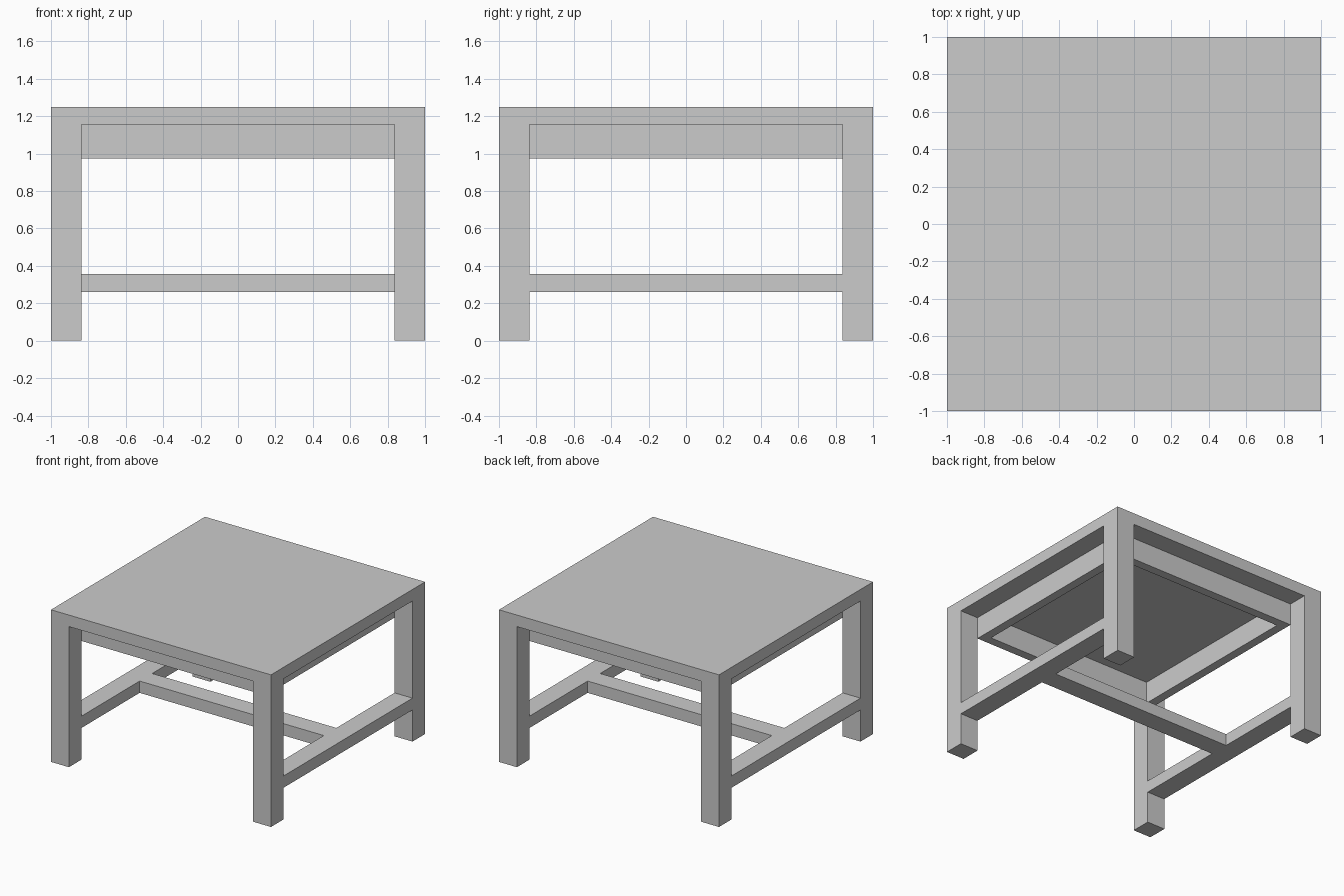
import bpy

if "Cube" in bpy.data.objects:
    bpy.data.objects.remove(bpy.data.objects["Cube"])

HALF = 1.0        # half width of the table
LEG = 0.163       # square leg section
INNER = HALF - LEG
HEIGHT = 1.25
UNDER = 1.155     # underside of the top
APRON = 0.073     # apron board thickness


def box(name, x, y, z):
    """Box spanning the (min, max) ranges on each axis."""
    bpy.ops.mesh.primitive_cube_add(size=1, location=[sum(r) / 2 for r in (x, y, z)])
    ob = bpy.context.object
    ob.name = name
    ob.scale = [r[1] - r[0] for r in (x, y, z)]
    bpy.ops.object.transform_apply(location=False, rotation=False, scale=True)
    return ob


def span(side, inner, outer):
    """Range between two offsets on the chosen side of the centre."""
    return tuple(sorted((side * inner, side * outer)))


# Table top
box("table_top", (-HALF, HALF), (-HALF, HALF), (UNDER, HEIGHT))

# Legs, flush with the top's edges
for sx, xn in ((-1, "left"), (1, "right")):
    for sy, yn in ((-1, "front"), (1, "back")):
        box(f"{yn}_{xn}_leg", span(sx, INNER, HALF), span(sy, INNER, HALF), (0, UNDER))

# Apron frame, set in behind the legs
apron_z = (0.975, UNDER)
inside = INNER - APRON
for s, n in ((-1, "front"), (1, "back")):
    box(f"{n}_apron", (-INNER, INNER), span(s, inside, INNER), apron_z)
for s, n in ((-1, "left"), (1, "right")):
    box(f"{n}_apron", span(s, inside, INNER), (-inside, inside), apron_z)

# H-shaped stretcher
rail_z = (0.26, 0.357)
for s, n in ((-1, "left"), (1, "right")):
    box(f"{n}_stretcher", span(s, INNER, HALF), (-INNER, INNER), rail_z)
box("centre_stretcher", (-INNER, INNER), (-LEG / 2, LEG / 2), rail_z)
